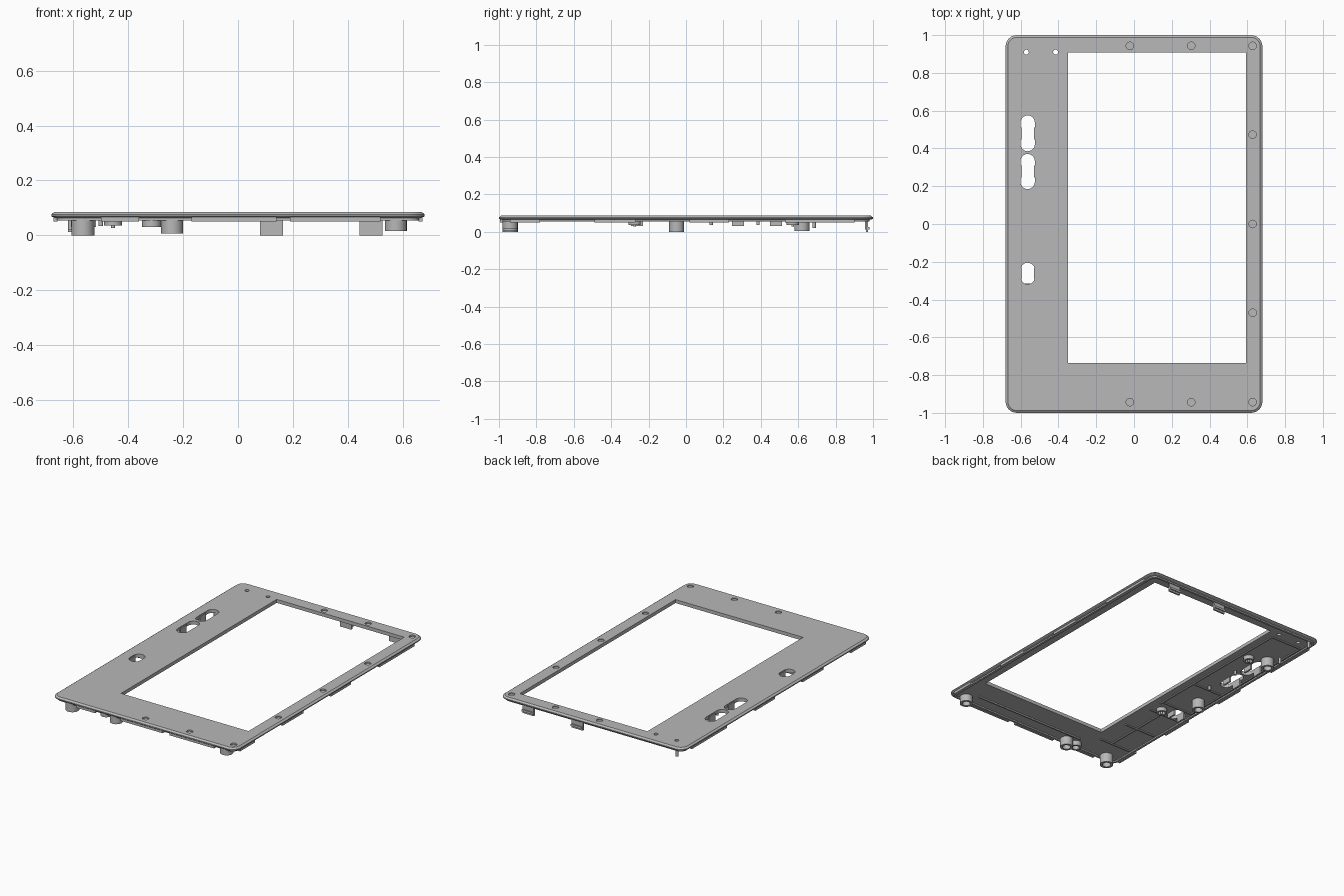
import bpy, bmesh
from math import sin, cos, pi, radians

cube = bpy.data.objects.get("Cube")
if cube:
    bpy.data.objects.remove(cube)

GREY = bpy.data.materials.new("plain_grey")
GREY.use_nodes = True
GREY.diffuse_color = (0.48, 0.48, 0.48, 1)
GREY.node_tree.nodes["Principled BSDF"].inputs["Base Color"].default_value = (0.48, 0.48, 0.48, 1)

HALF_X, HALF_Y = 0.68, 1.0
UNDER = 0.066      # underside of the face plate
RIM_Z = 0.05       # lower edge of the rim


def add_object(name, bm, smooth=False):
    bmesh.ops.recalc_face_normals(bm, faces=bm.faces)
    mesh = bpy.data.meshes.new(name)
    bm.to_mesh(mesh)
    bm.free()
    mesh.materials.append(GREY)
    obj = bpy.data.objects.new(name, mesh)
    bpy.context.collection.objects.link(obj)
    if smooth:
        bpy.ops.object.select_all(action="DESELECT")
        obj.select_set(True)
        bpy.context.view_layer.objects.active = obj
        bpy.ops.object.shade_smooth_by_angle(angle=radians(35))
    return obj


def loft(bm, rings, closed=False):
    """Skin a list of point rings; cap the ends or join last to first."""
    loops = [[bm.verts.new(p) for p in ring] for ring in rings]
    pairs = list(zip(loops, loops[1:])) + ([(loops[-1], loops[0])] if closed else [])
    for a, b in pairs:
        for i in range(len(a)):
            j = (i + 1) % len(a)
            bm.faces.new((a[i], a[j], b[j], b[i]))
    if not closed:
        bm.faces.new(loops[0][::-1])
        bm.faces.new(loops[-1])


def outline(cx, cy, hx, hy, r, z, steps=6):
    """Rounded rectangle; also makes circles and stadium slots."""
    pts = []
    for k, (sx, sy) in enumerate([(1, 1), (-1, 1), (-1, -1), (1, -1)]):
        for i in range(steps + 1):
            a = (k + i / steps) * pi / 2
            x = cx + sx * (hx - r) + r * cos(a)
            y = cy + sy * (hy - r) + r * sin(a)
            if not pts or abs(x - pts[-1][0]) + abs(y - pts[-1][1]) > 1e-5:
                pts.append((x, y, z))
    if abs(pts[0][0] - pts[-1][0]) + abs(pts[0][1] - pts[-1][1]) < 1e-5:
        pts.pop()
    return pts


def edge_ring(inset, z):
    return outline(0, 0, HALF_X - inset, HALF_Y - inset, 0.06 - inset, z)


def prism(bm, cx, cy, hx, hy, r, z0, z1):
    loft(bm, [outline(cx, cy, hx, hy, r, z) for z in (z0, z1)])


def box(bm, x0, x1, y0, y1, z0, z1):
    loft(bm, [[(x0, y0, z), (x1, y0, z), (x1, y1, z), (x0, y1, z)] for z in (z0, z1)])


def tube(bm, x, y, r, bore, z0, z1):
    def circle(rad, z):
        return outline(x, y, rad, rad, rad, z)
    loft(bm, [circle(r, z1), circle(r, z0), circle(bore, z0), circle(bore, z1)], closed=True)


# Face plate with chamfered edge
bm = bmesh.new()
loft(bm, [edge_ring(i, z) for i, z in
          [(0.02, UNDER - 0.003), (0.004, 0.067), (0, 0.071), (0, 0.077), (0.012, 0.086)]])
plate = add_object("face_plate", bm)

# Openings: display window, slots, pin holes and shallow screw recesses
SLOTS = [(0.48, 0.095), (0.278, 0.093), (-0.262, 0.057)]
SLOT_X = -0.563
bm = bmesh.new()
box(bm, -0.35, 0.592, -0.735, 0.908, 0, 0.2)
for y, half in SLOTS:
    prism(bm, SLOT_X, y, 0.038, half, 0.0379, 0, 0.2)
for x in (-0.57, -0.415):
    prism(bm, x, 0.91, 0.013, 0.013, 0.013, 0, 0.2)
recesses = [(x, s * 0.943) for x in (-0.022, 0.303, 0.628) for s in (-1, 1)]
recesses += [(0.628, y) for y in (-0.47, 0, 0.473)]
for x, y in recesses:
    prism(bm, x, y, 0.02, 0.02, 0.02, 0.078, 0.2)
cutter = add_object("opening_cutter", bm)
cutter.hide_render = True

mod = plate.modifiers.new("openings", "BOOLEAN")
mod.operation = "DIFFERENCE"
mod.solver = "EXACT"
mod.object = cutter
bpy.ops.object.select_all(action="DESELECT")
plate.select_set(True)
bpy.context.view_layer.objects.active = plate
bpy.ops.object.modifier_apply(modifier=mod.name)
bpy.data.objects.remove(cutter)

# Continuous inner rim under the edge
bm = bmesh.new()
loft(bm, [edge_ring(0.02, UNDER), edge_ring(0.02, RIM_Z + 0.004),
          edge_ring(0.034, RIM_Z + 0.004), edge_ring(0.034, UNDER)], closed=True)
add_object("inner_rim", bm)

# Lip segments along the edges
bm = bmesh.new()
for y0, y1 in [(-0.94, -0.78), (-0.49, -0.27), (0.02, 0.23), (0.53, 0.9)]:
    for s in (-1, 1):
        xs = sorted((s * (HALF_X - 0.007), s * (HALF_X - 0.022)))
        box(bm, *xs, y0, y1, RIM_Z, 0.07)
for x0, x1 in [(-0.5, -0.36), (-0.17, 0.14), (0.19, 0.52)]:
    box(bm, x0, x1, -0.995, -0.978, RIM_Z, 0.072)
add_object("edge_lips", bm)

# Rear hooks
bm = bmesh.new()
for x in (0.122, 0.485):
    box(bm, x - 0.042, x + 0.042, 0.962, 0.974, 0, UNDER)
    box(bm, x - 0.042, x + 0.042, 0.974, 0.982, 0.012, 0.026)
add_object("rear_hooks", bm)

# Screw bosses
bm = bmesh.new()
for x, y, r, z in [(-0.565, -0.94, 0.042, 0), (-0.565, -0.05, 0.04, 0),
                   (-0.565, 0.62, 0.04, 0.003), (-0.24, -0.94, 0.04, 0.006),
                   (-0.315, -0.94, 0.035, 0.03), (0.575, -0.94, 0.04, 0.016)]:
    tube(bm, x, y, r, r * 0.62, z, UNDER)
add_object("screw_bosses", bm, smooth=True)

# Shallow button guides with a centre pin
bm = bmesh.new()
for y in (0.57, -0.275):
    tube(bm, -0.455, y, 0.033, 0.022, 0.036, UNDER)
    prism(bm, -0.455, y, 0.007, 0.007, 0.007, 0.027, UNDER)
for x, y, z in [(-0.61, 0.965, 0.012), (-0.61, 0.685, 0.02),
                (-0.5, 0.385, 0.035), (-0.5, 0.135, 0.035)]:
    prism(bm, x, y, 0.009, 0.009, 0.009, z, UNDER)
add_object("guides_and_pins", bm, smooth=True)

# Side tabs beside the slots
bm = bmesh.new()
for y, half in SLOTS:
    for s in (-1, 1):
        xs = sorted((SLOT_X + s * 0.033, SLOT_X + s * 0.045))
        box(bm, *xs, y - 0.032, y + 0.032, 0.03, 0.08)
add_object("slot_tabs", bm)

# Stiffening ribs on the underside
bm = bmesh.new()
for x, y0, y1 in [(-0.4, -0.22, 0.86), (-0.63, -0.2, 0.86), (-0.49, -0.8, -0.32)]:
    box(bm, x - 0.005, x + 0.005, y0, y1, 0.056, UNDER)
for y in (-0.8, -0.56, -0.32, -0.2, 0.1, 0.86):
    box(bm, -0.63, -0.4, y - 0.005, y + 0.005, 0.056, UNDER)
box(bm, -0.3, 0.52, -0.885, -0.875, 0.054, UNDER)
add_object("underside_ribs", bm)
